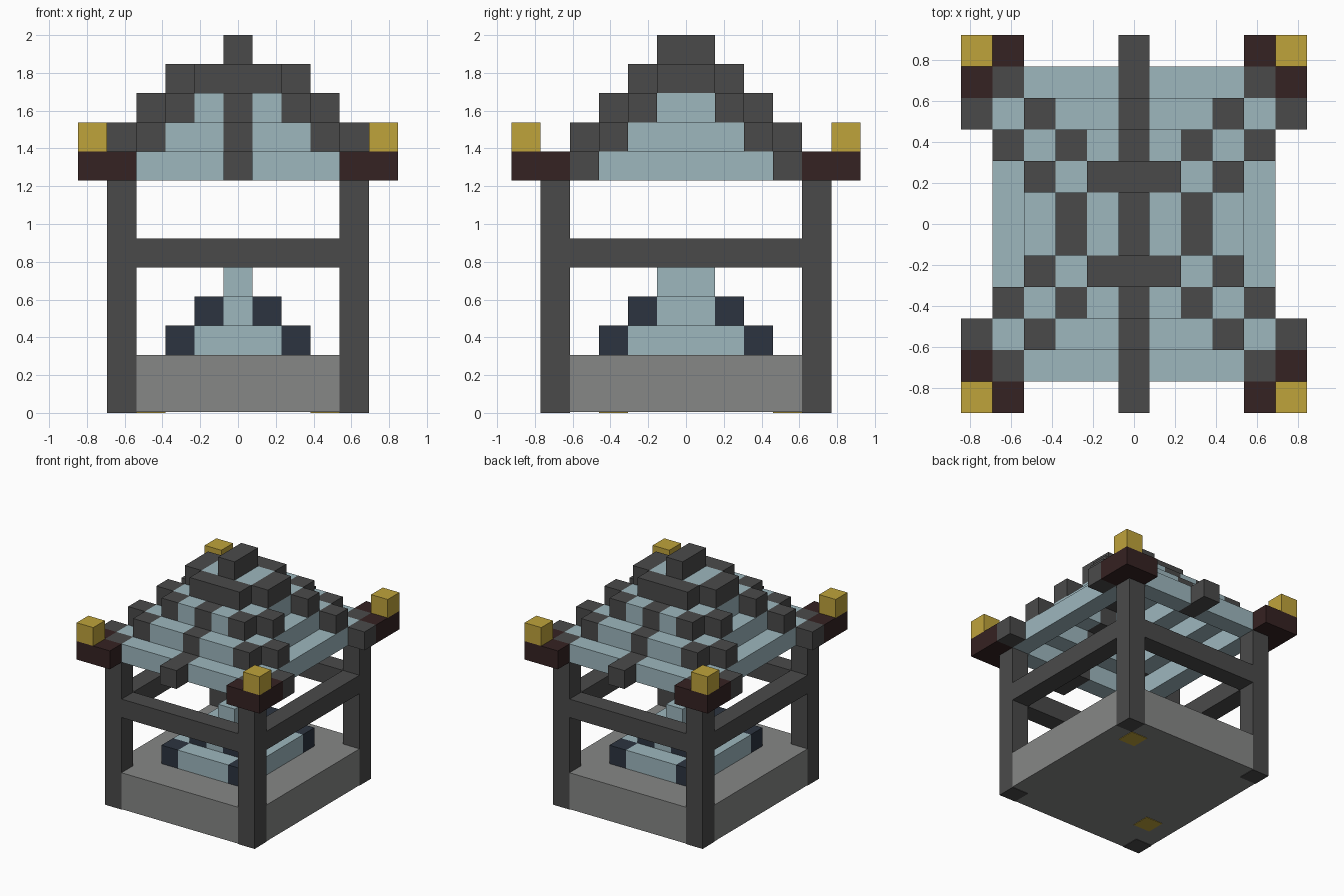
import bpy
import bmesh
from mathutils import Matrix, Vector

if "Cube" in bpy.data.objects:
    bpy.data.objects.remove(bpy.data.objects["Cube"])

U = 2 / 13  # edge of one building block


def material(name, hex_colour):
    rgb = [int(hex_colour[i:i + 2], 16) / 255 for i in (0, 2, 4)]
    lin = [c / 12.92 if c <= 0.04045 else ((c + 0.055) / 1.055) ** 2.4 for c in rgb]
    mat = bpy.data.materials.new(name)
    mat.use_nodes = True
    mat.diffuse_color = (*lin, 1)
    mat.node_tree.nodes["Principled BSDF"].inputs["Base Color"].default_value = (*lin, 1)
    return mat


DARK = material("dark_stone", "4A4A4A")
BLUE = material("pale_blue", "9DB7BE")
MAROON = material("dark_maroon", "352222")
GOLD = material("gold", "BFA33B")
NAVY = material("navy", "2C3440")
GREY = material("grey_stone", "868786")


def build(name, mat, boxes, mirror=True):
    """Boxes are (x0, x1, y0, y1, z0, z1) in blocks; those off an axis are mirrored over it."""
    bm = bmesh.new()
    for x0, x1, y0, y1, z0, z1 in boxes:
        size = Vector((x1 - x0, y1 - y0, z1 - z0)) * U
        for sx in ((1, -1) if mirror and x0 >= 0 else (1,)):
            for sy in ((1, -1) if mirror and y0 >= 0 else (1,)):
                mid = Vector((sx * (x0 + x1), sy * (y0 + y1), z0 + z1)) * U / 2
                bmesh.ops.create_cube(
                    bm, size=1, matrix=Matrix.Translation(mid) @ Matrix.Diagonal((*size, 1)))
    mesh = bpy.data.meshes.new(name)
    bm.to_mesh(mesh)
    bm.free()
    mesh.materials.append(mat)
    obj = bpy.data.objects.new(name, mesh)
    bpy.context.collection.objects.link(obj)
    return obj


# Base slab fitted around the posts, with two inlaid plates underneath
LIFT = 0.025
build("base_slab", GREY, [(-3.5, 3.5, -5, 5, LIFT, 2), (3.5, 4.5, -4, 4, LIFT, 2)])
build("base_inlays", GOLD,
      [(2.5, 3.5, 3, 4, 0, LIFT), (-3.5, -2.5, -3, -2, 0, LIFT)], mirror=False)

# Frame
build("corner_posts", DARK, [(3.5, 4.5, 4, 5, 0, 9)])
build("cross_beams", DARK, [(-3.5, 3.5, 4, 5, 5, 6), (3.5, 4.5, -4, 4, 5, 6)])

# Stepped pedestal: pale cross-shaped tiers with navy corners
build("pedestal", BLUE, [
    (-1.5, 1.5, -3, 3, 2, 3), (1.5, 2.5, -2, 2, 2, 3),
    (-0.5, 0.5, -2, 2, 3, 4), (0.5, 1.5, -1, 1, 3, 4),
    (-0.5, 0.5, -1, 1, 4, 5)])
build("pedestal_corners", NAVY, [(1.5, 2.5, 2, 3, 2, 3), (0.5, 1.5, 1, 2, 3, 4)])

# Hollow stepped roof: each tier shrinks by one block
tiles, ribs, spine = [], [], []
for k in range(4):
    z = (8 + k, 9 + k)
    if k < 3:
        tiles.append((0.5, 3.5 - k, 4 - k, 5 - k, *z))
    tiles.append((3.5 - k, 4.5 - k, -(4 - k), 4 - k, *z))
    if k > 0:
        ribs.append((3.5 - k, 4.5 - k, 4 - k, 5 - k, *z))
    ribs.append((4.5 - k, 5.5 - k, 3 - k, 4 - k, *z))
    spine.append((-0.5, 0.5, 4 - k, 6 if k == 0 else 5 - k, *z))
build("roof_tiles", BLUE, tiles)
build("roof_ribs", DARK, ribs)
build("roof_spine", DARK, spine)
build("roof_ridge", DARK, [(-0.5, 0.5, -1, 1, 12, 13)])

# Eave corners with gold finials
build("eave_corners", MAROON, [(3.5, 5.5, 5, 6, 8, 9), (4.5, 5.5, 4, 5, 8, 9)])
build("finials", GOLD, [(4.5, 5.5, 5, 6, 9, 10)])
